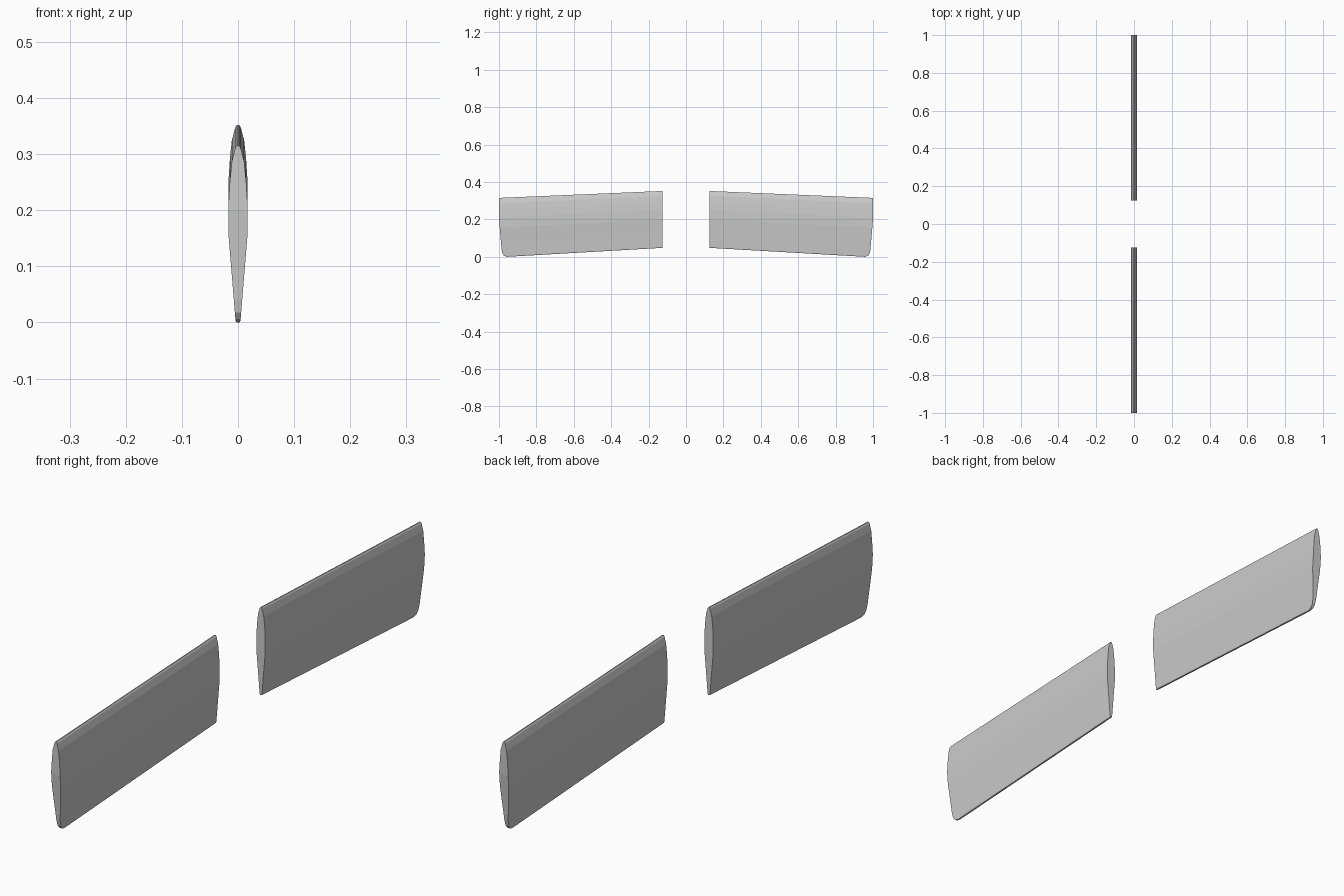
import bpy, bmesh

if "Cube" in bpy.data.objects:
    bpy.data.objects.remove(bpy.data.objects["Cube"])

# Half section from leading edge to trailing edge: (chord fraction, half thickness)
HALF = [(0.0, 0.002), (0.015, 0.005), (0.09, 0.011), (0.2, 0.0145),
        (0.33, 0.017), (0.5, 0.017), (0.75, 0.0105), (0.985, 0.0045), (1.0, 0.003)]
# Stations: (y, top z, bottom z)
ROOT = (0.125, 0.352, 0.048)
TIP = (1.0, 0.315, -0.0023)
# Tip outline (y, z), running down the tip and round the lower corner
TRIM = [(1.0, 0.2), (0.986, 0.04), (0.982, 0.018), (0.973, 0.006), (0.958, 0.0)]


def section(bm, y, top, bottom):
    pts = [(x, top + t * (bottom - top)) for t, x in HALF]
    pts += [(-x, z) for x, z in reversed(pts)]
    return [bm.verts.new((x, y, z)) for x, z in pts]


def make_blade(name, side):
    bm = bmesh.new()
    # Lofted blade
    a, b = section(bm, *ROOT), section(bm, *TIP)
    n = len(a)
    for i in range(n):
        j = (i + 1) % n
        bm.faces.new((a[i], a[j], b[j], b[i]))
    bm.faces.new(a)
    bm.faces.new(b)
    # Slanted tip and rounded lower corner
    for (y0, z0), (y1, z1) in zip(TRIM, TRIM[1:]):
        geom = bm.verts[:] + bm.edges[:] + bm.faces[:]
        cut = bmesh.ops.bisect_plane(bm, geom=geom, dist=1e-6, plane_co=(0, y0, z0),
                                     plane_no=(0, z0 - z1, y1 - y0), clear_outer=True)
        edges = [e for e in cut["geom_cut"] if isinstance(e, bmesh.types.BMEdge)]
        bmesh.ops.holes_fill(bm, edges=[e for e in edges if e.is_boundary], sides=0)
    # Place on its side of the model
    for v in bm.verts:
        v.co.y *= side
    bmesh.ops.recalc_face_normals(bm, faces=bm.faces[:])
    mesh = bpy.data.meshes.new(name)
    bm.to_mesh(mesh)
    bm.free()
    bpy.context.collection.objects.link(bpy.data.objects.new(name, mesh))


make_blade("blade_back", 1)
make_blade("blade_front", -1)
